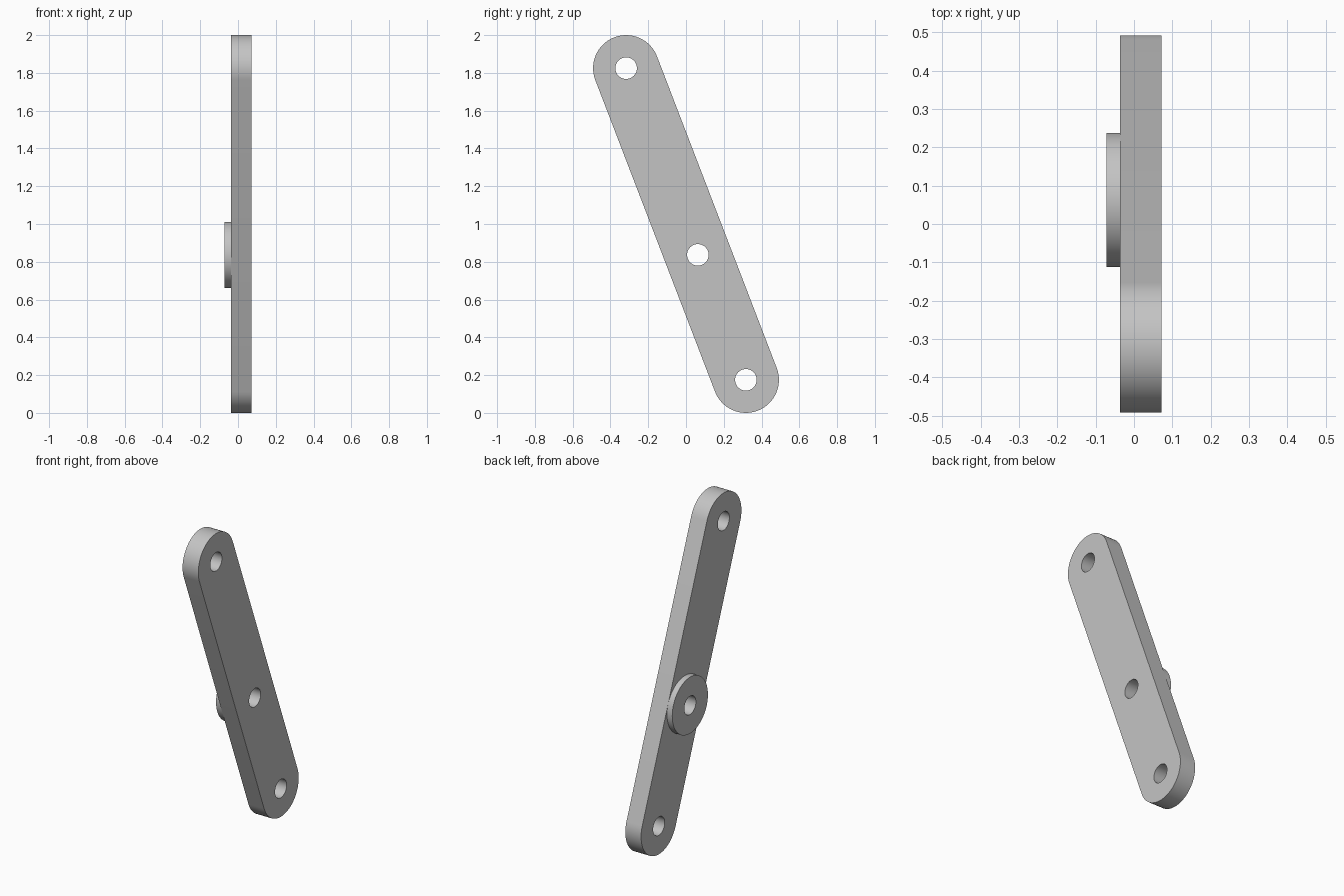
import bpy, bmesh, math
from mathutils import Matrix, Vector

if "Cube" in bpy.data.objects:
    bpy.data.objects.remove(bpy.data.objects["Cube"])

# Pivot centres as (y, z) along the bar
TOP, BOTTOM = Vector((-0.317, 1.825)), Vector((0.317, 0.175))
MIDDLE = TOP.lerp(BOTTOM, 0.599)
RADIUS, HOLE = 0.175, 0.057

grey = bpy.data.materials.new("plain_grey")
grey.use_nodes = True
colour = (0.55, 0.55, 0.55, 1)
grey.diffuse_color = colour
grey.node_tree.nodes["Principled BSDF"].inputs["Base Color"].default_value = colour


def arc(centre, radius, start, sweep, steps):
    return [centre + radius * Vector((math.cos(a), math.sin(a)))
            for a in (start + sweep * i / steps for i in range(steps + 1))]


def circle(centre, radius, steps=64):
    return arc(centre, radius, 0, math.tau, steps)[:-1]


def plate(name, loops, x_min, x_max):
    """Filled outline with holes, thickened along x."""
    curve = bpy.data.curves.new(name, "CURVE")
    curve.dimensions, curve.fill_mode = "2D", "BOTH"
    curve.extrude = (x_max - x_min) / 2
    for loop in loops:
        spline = curve.splines.new("POLY")
        spline.points.add(len(loop) - 1)
        for point, co in zip(spline.points, loop):
            point.co = (co.x, co.y, 0, 1)
        spline.use_cyclic_u = True
    source = bpy.data.objects.new(name + "_outline", curve)
    mesh = bpy.data.meshes.new_from_object(source)
    bpy.data.objects.remove(source)
    bpy.data.curves.remove(curve)

    # Stand the outline up in the y-z plane and weld its rims
    axes = Matrix(((0, 0, 1, (x_min + x_max) / 2), (1, 0, 0, 0),
                   (0, 1, 0, 0), (0, 0, 0, 1)))
    bm = bmesh.new()
    bm.from_mesh(mesh)
    bm.transform(axes)
    bmesh.ops.remove_doubles(bm, verts=bm.verts, dist=0.0001)
    bmesh.ops.recalc_face_normals(bm, faces=bm.faces)
    bm.to_mesh(mesh)
    bm.free()
    mesh.materials.clear()
    mesh.materials.append(grey)

    obj = bpy.data.objects.new(name, mesh)
    bpy.context.collection.objects.link(obj)
    bpy.ops.object.select_all(action="DESELECT")
    obj.select_set(True)
    bpy.context.view_layer.objects.active = obj
    bpy.ops.object.shade_smooth_by_angle(angle=math.radians(30))
    return obj


# Round-ended link bar with three pivot holes
along = TOP - BOTTOM
side = math.atan2(along.y, along.x) - math.pi / 2
outline = (arc(TOP, RADIUS, side, math.pi, 32)
           + arc(BOTTOM, RADIUS, side + math.pi, math.pi, 32))
plate("link_bar", [outline] + [circle(c, HOLE) for c in (TOP, MIDDLE, BOTTOM)],
      -0.036, 0.072)

# Round boss on the right face, around the middle hole
plate("pivot_boss", [circle(MIDDLE, RADIUS), circle(MIDDLE, HOLE)], -0.072, -0.036)
